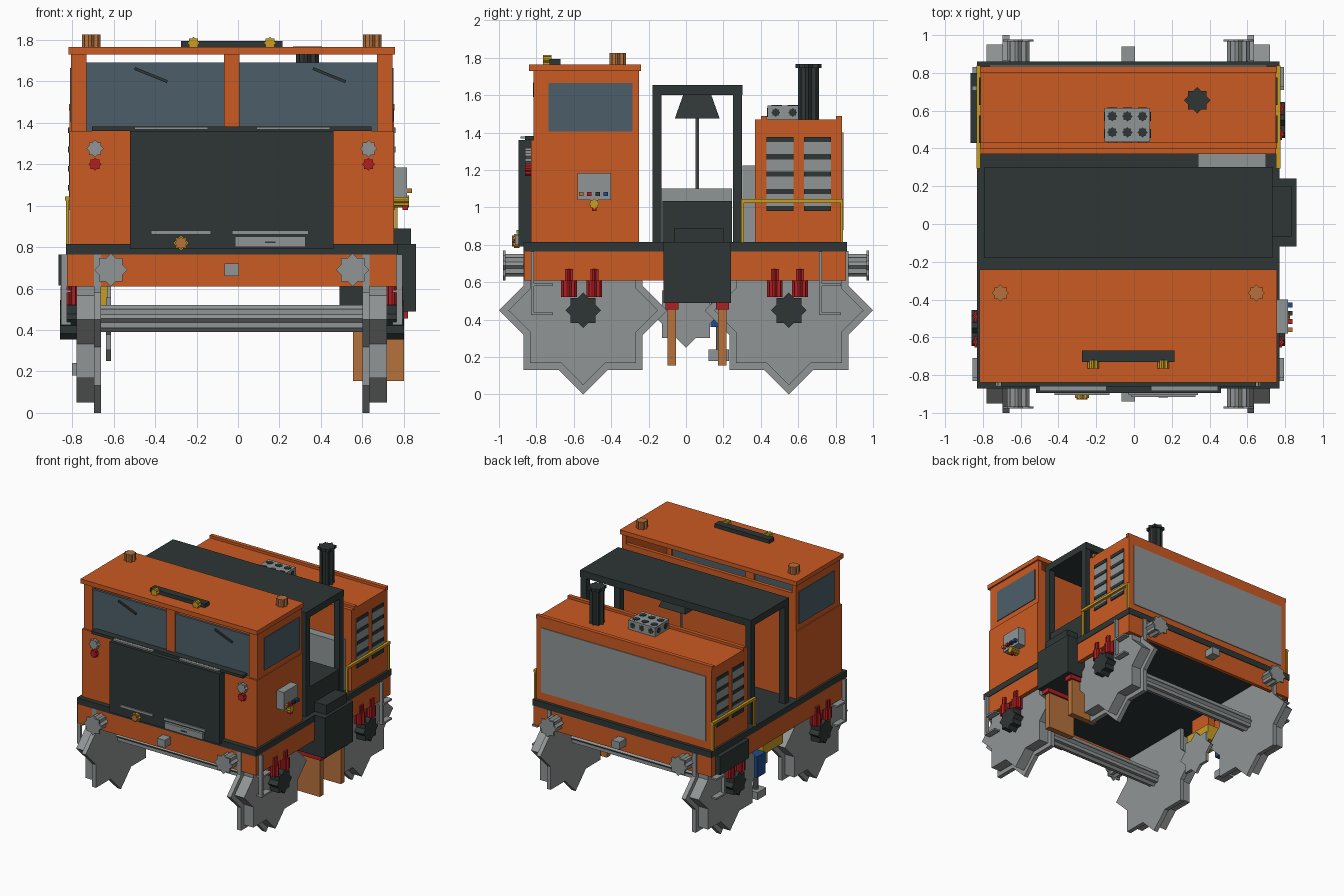
import bpy, bmesh, math
from mathutils import Vector

cube = bpy.data.objects.get("Cube")
if cube:
    bpy.data.objects.remove(cube, do_unlink=True)


def material(name, *rgb):
    mat = bpy.data.materials.new(name)
    mat.use_nodes = True
    colour = (*rgb, 1)
    mat.diffuse_color = colour
    mat.node_tree.nodes["Principled BSDF"].inputs["Base Color"].default_value = colour
    return mat


orange = material("orange_paint", .6, .103, .016)
dark = material("dark_grey", .027, .037, .035)
grey = material("metal_grey", .28, .3, .3)
glass = material("window_blue", .073, .114, .141)
red = material("red", .44, .013, .016)
yellow = material("yellow", .58, .34, .015)
copper = material("copper", .47, .165, .045)
blue = material("blue", .014, .07, .25)

MID = -.03          # centre of the body across x
SIDES = (-1, 1)


def finish(name, bm, mat):
    bmesh.ops.recalc_face_normals(bm, faces=bm.faces)
    mesh = bpy.data.meshes.new(name)
    bm.to_mesh(mesh)
    bm.free()
    mesh.materials.append(mat)
    obj = bpy.data.objects.new(name, mesh)
    bpy.context.collection.objects.link(obj)
    return obj


def box(name, mat, xs, ys, zs):
    """Box from its extent along each axis."""
    bm = bmesh.new()
    bmesh.ops.create_cube(bm, size=1)
    for v in bm.verts:
        v.co = [min(r) if c < 0 else max(r) for c, r in zip(v.co, (xs, ys, zs))]
    return finish(name, bm, mat)


def centred(name, mat, half, ys, zs):
    return box(name, mat, (MID - half, MID + half), ys, zs)


def pair(name, mat, inner, outer, ys, zs):
    """Two boxes mirrored across the body centre."""
    for s in SIDES:
        box(name, mat, (MID + s * inner, MID + s * outer), ys, zs)


def star(name, mat, axis, centre, radius, start, end):
    """Eight-pointed prism along an axis, from start to end."""
    a = "xyz".index(axis)
    b, c = [i for i in range(3) if i != a]
    bm = bmesh.new()
    ring = []
    for k in range(16):
        r = radius * (.765 if k % 2 else 1)
        angle = math.tau * k / 16
        co = Vector()
        co[a] = start
        co[b] = centre[0] + r * math.cos(angle)
        co[c] = centre[1] + r * math.sin(angle)
        ring.append(bm.verts.new(co))
    cap = bm.faces.new(ring)
    out = bmesh.ops.extrude_face_region(bm, geom=[cap], use_keep_orig=True)
    for v in out["geom"]:
        if isinstance(v, bmesh.types.BMVert):
            v.co[a] = end
    return finish(name, bm, mat)


# Hollow chassis frame and deck
FRAME = (.61, .767)
pair("chassis_side", orange, .76, .795, (-.865, .855), FRAME)
for y in (-.865, .825):
    centred("chassis_end_beam", orange, .76, (y, y + .03), FRAME)
centred("deck", dark, .8, (-.87, .86), (.765, .815))

# Wheels, axles, hubs, springs and step irons
for y in (-.55, .55):
    star("axle", grey, "x", (y, .455), .065, MID - .78, MID + .78)
    for s in SIDES:
        star("wheel_flange", grey, "x", (y, .45), .45, MID + s * .63, MID + s * .665)
        star("wheel_tread", grey, "x", (y, .45), .4, MID + s * .665, MID + s * .75)
        star("wheel_hub", dark, "x", (y, .45), .095, MID + s * .75, MID + s * .83)
        for dy in (-.075, .06):
            spring = (MID + s * .785, y + dy)
            star("spring", red, "z", spring, .042, .52, .61)
            star("spring_top", red, "z", spring, .03, .61, .67)
for y, post in ((-.83, -.83), (.71, .71)):
    pair("step_post", grey, .795, .825, (post, post + .018), (.43, .765))
    for z in (.425, .58):
        pair("step_rung", grey, .775, .825, (y, y + .12), (z, z + .014))

# Buffers and couplers at both ends
for end in SIDES:
    for s in SIDES:
        x = MID + s * .583
        star("buffer_shaft", grey, "y", (x, .69), .06, end * .85, end * .97)
        star("buffer_head", grey, "y", (x, .69), .08, end * .965, end * .978)
    box("coupler", grey, (-.065, .005), (end * .85, end * .94), (.66, .72))

# Cab body, window band and roof
centred("cab_body", orange, .782, (-.83, -.25), (.815, 1.36))
pair("cab_side_wall", orange, .74, .775, (-.815, -.25), (1.36, 1.735))
centred("cab_back_wall", orange, .74, (-.28, -.25), (1.36, 1.66))
pair("cab_front_pillar", orange, .7, .775, (-.815, -.77), (1.36, 1.735))
centred("cab_middle_pillar", orange, .037, (-.815, -.77), (1.36, 1.735))
pair("windscreen", glass, .037, .7, (-.805, -.785), (1.36, 1.69))
pair("side_window", glass, .77, .781, (-.735, -.285), (1.405, 1.665))
centred("windscreen_ledge", dark, .675, (-.86, -.8), (1.36, 1.382))
centred("cab_roof", orange, .788, (-.84, -.24), (1.73, 1.765))
for x in (-.42, .44):
    wiper = box("wiper", dark, (-.085, .085), (-.006, .006), (-.007, .007))
    wiper.location = (x, -.812, 1.63)
    wiper.rotation_euler.y = math.radians(22)

# Roof beacons and light bar
for s in SIDES:
    star("roof_beacon", copper, "z", (MID + s * .678, -.365), .045, 1.76, 1.825)
box("light_bar", dark, (-.275, .215), (-.73, -.67), (1.765, 1.795))
for x in (-.215, .155):
    star("light_bar_lamp", yellow, "y", (x, 1.785), .03, -.765, -.72)

# Front radiator panel with plate, lamp and trim
box("front_panel", dark, (-.52, .46), (-.895, -.82), (.79, 1.36))
box("front_plate", grey, (-.015, .325), (-.915, -.89), (.8, .85))
box("plate_slot", dark, (.13, .18), (-.919, -.91), (.82, .828))
star("fog_lamp_rim", yellow, "y", (-.275, .82), .037, -.92, -.89)
star("fog_lamp", copper, "y", (-.275, .82), .03, -.93, -.91)
for x, length in ((-.42, .29), (-.03, .37)):
    box("lower_trim", grey, (x, x + length), (-.905, -.89), (.86, .88))
for x in (-.5, .09):
    box("upper_trim", grey, (x, x + .355), (-.885, -.85), (1.368, 1.38))
for s in SIDES:
    x = MID + s * .66
    star("headlight", grey, "y", (x, 1.275), .042, -.86, -.82)
    star("marker_lamp", red, "y", (x, 1.2), .031, -.86, -.82)

# Control box on the cab side
box("control_box", grey, (.74, .815), (-.58, -.4), (1.04, 1.185))
for k, mat in enumerate((copper, red, dark, blue)):
    y = -.573 + k * .044
    box("control_button", mat, (.81, .84), (y, y + .025), (1.06, 1.083))
star("valve", yellow, "x", (-.49, 1.02), .028, .75, .825)
box("valve_outlet", red, (.795, .82), (-.502, -.478), (.98, 1.02))

# Engine hood with top ridges and back panel
centred("engine_hood", orange, .782, (.37, .835), (.815, 1.47))
for y in (.4, .803):
    centred("hood_ridge", orange, .786, (y, y + .032), (1.46, 1.49))
centred("back_panel", grey, .735, (.83, .841), (.88, 1.4))
for y in (.43, .63):
    pair("louvre_plate", grey, .775, .786, (y, y + .145), (.98, 1.375))
    for k in range(5):
        z = .98 + k * .0925
        pair("louvre_slat", dark, .78, .791, (y, y + .145), (z, z + .027))

# Yellow handrails beside the hood
pair("handrail", yellow, .783, .805, (.295, .84), (1.025, 1.045))
for y in (.295, .825):
    pair("handrail_post", yellow, .785, .8, (y, y + .015), (.815, 1.03))

# Exhaust stack and vent box on the hood
EXHAUST = (.335, .655)
star("exhaust_stack", dark, "z", EXHAUST, .055, 1.46, 1.76)
star("exhaust_cap", dark, "z", EXHAUST, .07, 1.745, 1.768)
box("vent_box", grey, (-.155, .085), (.435, .615), (1.46, 1.545))
for x in (-.115, -.035, .045):
    for y in (.485, .57):
        star("vent_hole", dark, "z", (x, y), .028, 1.54, 1.549)
    for y in (.432, .61):
        star("vent_side_hole", dark, "y", (x, 1.508), .024, y, y + .008)
for y in (.48, .57):
    star("vent_end_hole", dark, "x", (y, 1.508), .024, -.159, .089)

# Canopy over the open deck, with hoist
centred("canopy_roof", dark, .762, (-.18, .303), (1.6, 1.655))
for y in (-.18, .25):
    pair("canopy_post", dark, .71, .762, (y, y + .05), (.81, 1.61))
hoist = box("hoist", dark, (-.12, .12), (-.06, .18), (1.475, 1.61))
for v in hoist.data.vertices:
    if v.co.z > 1.6:
        v.co.x *= .6
        v.co.y = .06 + (v.co.y - .06) * .6
star("hoist_rod", grey, "z", (0, .06), .01, 1.05, 1.5)

# Deck equipment
box("console", dark, (.45, .73), (-.125, .245), (.81, 1.035))
box("bench", grey, (-.2, .45), (-.13, .245), (.81, 1.1))
box("cabinet", grey, (.34, .7), (.303, .372), (.81, 1.225))

# Side tank with legs
box("side_tank", dark, (.49, .86), (-.12, .24), (.49, .815))
box("tank_lid", dark, (.7, .835), (-.065, .2), (.81, .89))
for y in (-.1, .17):
    box("tank_leg", copper, (.555, .8), (y, y + .047), (.155, .46))
    box("leg_cap", red, (.53, .82), (y - .01, y + .06), (.455, .492))

# Equipment below the opposite side
box("battery_box", dark, (-.865, -.82), (.43, .8), (.615, .765))
box("pump_housing", yellow, (-.78, -.63), (-.12, .13), (.5, .63))
star("drive_gear", grey, "x", (0, .43), .18, -.637, -.613)
box("pump_motor", blue, (-.8, -.7), (.13, .24), (.36, .53))
star("pump_pipe", grey, "z", (-.75, .18), .02, .2, .38)
box("pump_foot", grey, (-.8, -.7), (.12, .23), (.18, .24))
box("pump_mount", orange, (-.72, -.66), (-.1, .1), (.6, .77))
